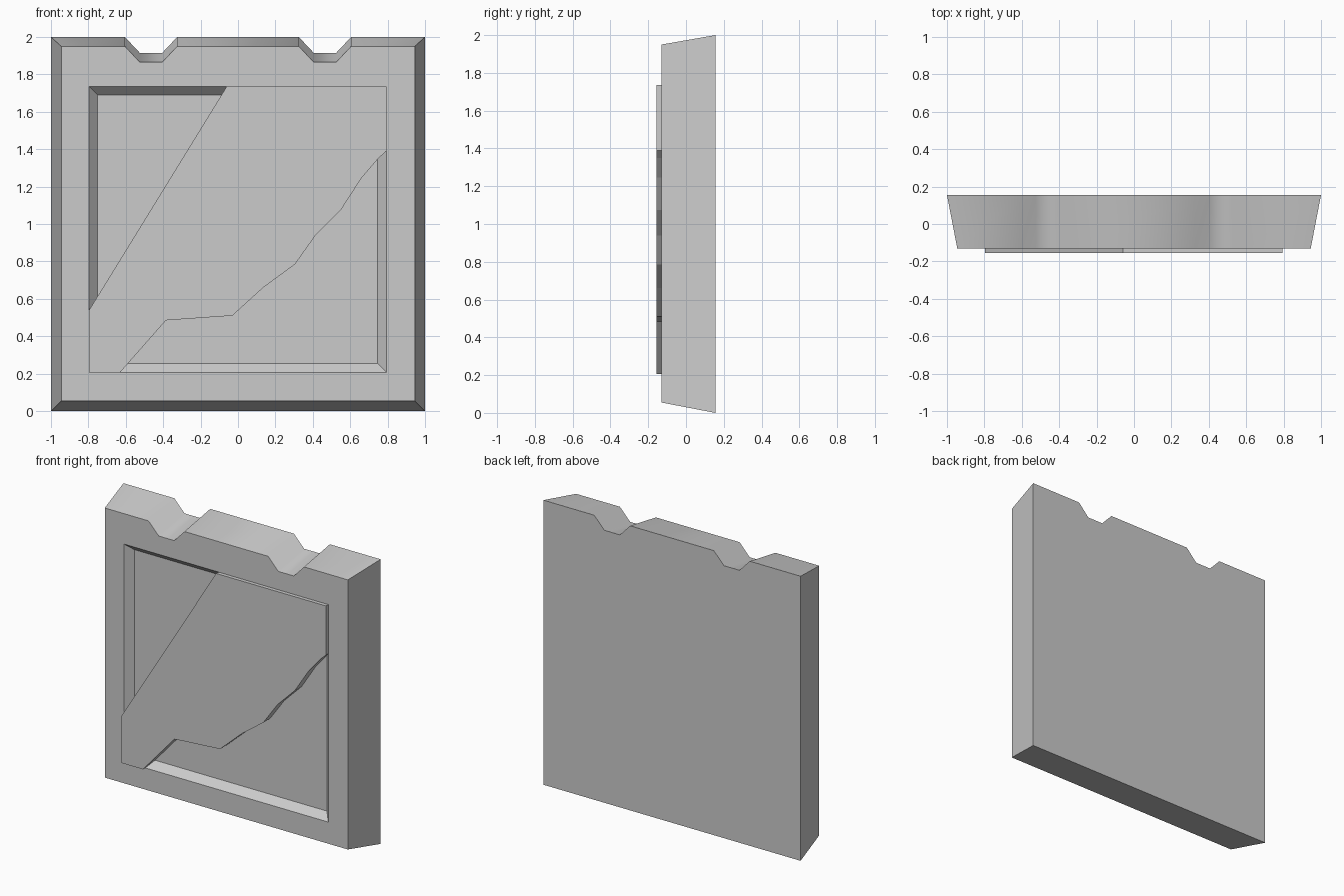
import bpy, bmesh

if "Cube" in bpy.data.objects:
    bpy.data.objects.remove(bpy.data.objects["Cube"])

BACK, FRONT, SLAB, FLOOR = 0.156, -0.13, -0.156, -0.08


def loft(name, front, back, y_front, y_back):
    """Closed solid between two matching (x, z) outlines."""
    bm = bmesh.new()
    a = [bm.verts.new((x, y_front, z)) for x, z in front]
    b = [bm.verts.new((x, y_back, z)) for x, z in back]
    bm.faces.new(a)
    bm.faces.new(b[::-1])
    n = len(a)
    for i in range(n):
        j = (i + 1) % n
        bm.faces.new((a[j], a[i], b[i], b[j]))
    bmesh.ops.recalc_face_normals(bm, faces=bm.faces)
    mesh = bpy.data.meshes.new(name)
    bm.to_mesh(mesh)
    bm.free()
    obj = bpy.data.objects.new(name, mesh)
    bpy.context.collection.objects.link(obj)
    return obj


def block_outline(half, bottom, top):
    """Square outline with two mirrored notches along its top edge."""
    half_top = [(half, top), (0.605, top), (0.525, top - 0.085),
                (0.405, top - 0.085), (0.325, top)]
    mirrored = [(-x, z) for x, z in reversed(half_top)]
    return [(half, bottom)] + half_top + mirrored + [(-half, bottom)]


def rectangle(grow):
    x0, x1, z0, z1 = -0.796 - grow, 0.793 + grow, 0.207 - grow, 1.736 + grow
    return [(x0, z0), (x1, z0), (x1, z1), (x0, z1)]


# Tapered stone block, softly shaded across the notched top
block = loft("wall_block", block_outline(0.945, 0.055, 1.95),
             block_outline(1.0, 0.0, 2.0), FRONT, BACK)
for face in block.data.polygons:
    face.use_smooth = face.normal.z > 0.3

# Recessed panel with sloping walls
cutter = loft("recess_cutter", rectangle(0.046), rectangle(-0.046),
              FRONT - 0.05, FLOOR)
cutter.hide_render = True
mod = block.modifiers.new("recess", 'BOOLEAN')
mod.object = cutter
mod.operation = 'DIFFERENCE'
mod.solver = 'EXACT'
bpy.context.view_layer.objects.active = block
bpy.ops.object.modifier_apply(modifier=mod.name)
bpy.data.objects.remove(cutter)

# Broken facing slab lying diagonally across the recess
slab_outline = [(-0.796, 0.207), (-0.63, 0.207), (-0.385, 0.485), (-0.03, 0.51),
                (0.135, 0.66), (0.305, 0.785), (0.415, 0.94), (0.55, 1.075),
                (0.66, 1.245), (0.75, 1.35), (0.793, 1.39), (0.793, 1.736),
                (-0.06, 1.736), (-0.796, 0.54)]
loft("broken_slab", slab_outline, slab_outline, SLAB, FLOOR + 0.005)
